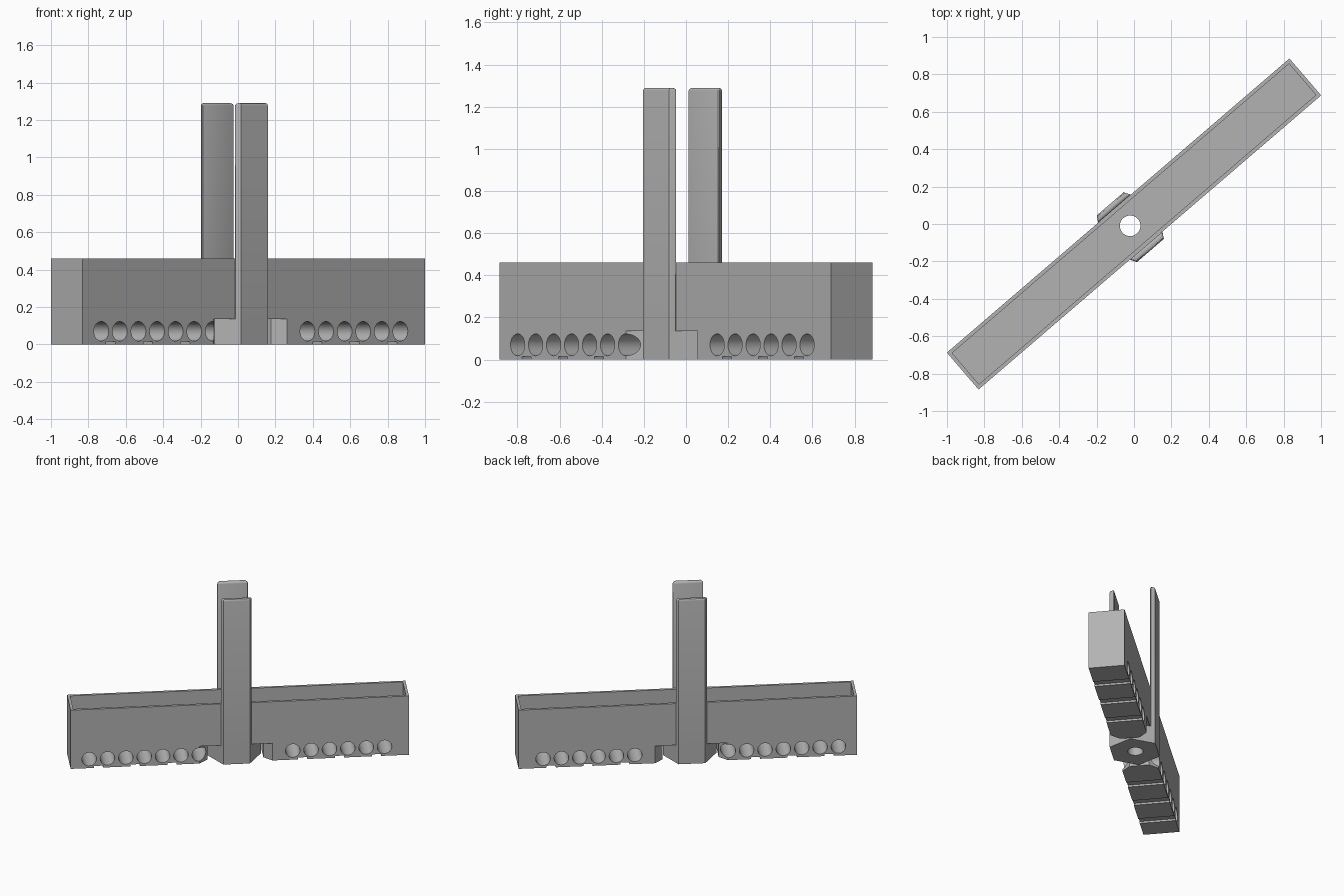
import bpy, bmesh, math
from mathutils import Matrix, Vector

cube = bpy.data.objects.get("Cube")
if cube:
    bpy.data.objects.remove(cube, do_unlink=True)

TURN = Matrix.Rotation(math.radians(40.65), 4, "Z")
HALF_LENGTH, HALF_WIDTH, RIM = 1.207, 0.13, 0.46
HUB_U, HUB_RADIUS, HUB_TOP, POST_TOP = -0.026, 0.19, 0.135, 1.29

grey = bpy.data.materials.new("plain_grey")
grey.use_nodes = True
grey.diffuse_color = (0.45, 0.45, 0.45, 1)
grey.node_tree.nodes["Principled BSDF"].inputs["Base Color"].default_value = grey.diffuse_color


def prism(name, outline, low, high):
    """Extrude a plan outline (length, width) between two heights."""
    bm = bmesh.new()
    base = bm.faces.new([bm.verts.new((u, v, low)) for u, v in outline])
    top = bmesh.ops.extrude_face_region(bm, geom=[base])["geom"]
    verts = [g for g in top if isinstance(g, bmesh.types.BMVert)]
    bmesh.ops.translate(bm, verts=verts, vec=Vector((0, 0, high - low)))
    bmesh.ops.recalc_face_normals(bm, faces=bm.faces)
    mesh = bpy.data.meshes.new(name)
    bm.to_mesh(mesh)
    bm.free()
    mesh.materials.append(grey)
    obj = bpy.data.objects.new(name, mesh)
    bpy.context.collection.objects.link(obj)
    return obj


def block(name, u, half_u, half_v, low, high):
    outline = [(u + a * half_u, b * half_v) for a, b in ((-1, -1), (1, -1), (1, 1), (-1, 1))]
    return prism(name, outline, low, high)


def disc(u, v, radius, sides):
    return [(u + radius * math.cos(math.tau * i / sides),
             v + radius * math.sin(math.tau * i / sides)) for i in range(sides)]


def apply_modifier(obj, mod):
    bpy.context.view_layer.objects.active = obj
    bpy.ops.object.modifier_apply(modifier=mod.name)


def cut(obj, cutter):
    mod = obj.modifiers.new("cut", "BOOLEAN")
    mod.operation, mod.solver, mod.object = "DIFFERENCE", "EXACT", cutter
    apply_modifier(obj, mod)
    bpy.data.objects.remove(cutter, do_unlink=True)


def finish(obj):
    obj.matrix_world = TURN
    bpy.ops.object.select_all(action="DESELECT")
    obj.select_set(True)
    bpy.context.view_layer.objects.active = obj
    bpy.ops.object.shade_smooth_by_angle(angle=math.radians(30))


# Long open trough
trough = block("trough", 0, HALF_LENGTH, HALF_WIDTH, 0, RIM)
cut(trough, block("cavity_cutter", 0, HALF_LENGTH - 0.02, HALF_WIDTH - 0.02, 0.155, 1))

# Clearance under the middle, leaving chamfered block ends
side = [(0.28, 0.15), (0.2, 0.07), (0.2, -0.07), (0.28, -0.15)]
notch = side + [(-u, -v) for u, v in side]
cut(trough, prism("notch_cutter", [(HUB_U + u, v) for u, v in notch], -0.1, HUB_TOP))

# Row of round holes through the lower sides
for first, count in ((-1.075, 7), (0.378, 6)):
    for i in range(count):
        hole = prism("hole_cutter", disc(0, 0, 0.052, 32), -0.3, 0.3)
        hole.data.transform(Matrix.Translation((first + 0.131 * i, 0, 0.07))
                            @ Matrix.Rotation(math.pi / 2, 4, "X"))
        cut(trough, hole)

# Shallow grooves across the underside
for first in (-1.009, 0.449):
    for i in range(3):
        cut(trough, block("groove_cutter", first + 0.263 * i, 0.033, 0.2, -0.1, 0.015))

# Six-sided hub and the axle hole through hub and floor
hub = prism("hub", disc(HUB_U, 0, HUB_RADIUS, 6), 0, HUB_TOP)
for part in (trough, hub):
    cut(part, prism("axle_cutter", disc(HUB_U + 0.004, 0.006, 0.055, 40), -0.2, 0.4))
    finish(part)

# Two tall posts continuing the hub's flat sides
flat = HUB_RADIUS * math.cos(math.pi / 6)
inner = HUB_RADIUS - HALF_WIDTH / math.sqrt(3)
for name, s in (("front_post", -1), ("back_post", 1)):
    half = HUB_RADIUS / 2
    outline = [(HUB_U - inner, s * HALF_WIDTH), (HUB_U + inner, s * HALF_WIDTH),
               (HUB_U + half, s * flat), (HUB_U - half, s * flat)]
    post = prism(name, outline, HUB_TOP - 0.005, POST_TOP)
    bm = bmesh.new()
    bm.from_mesh(post.data)
    # Round the top edges and the inner upright edges
    edges = [e for e in bm.edges if all(v.co.z > 1 for v in e.verts)
             or (abs(e.verts[0].co.z - e.verts[1].co.z) > 0.5
                 and abs(e.verts[0].co.y) < HALF_WIDTH + 0.01)]
    bmesh.ops.bevel(bm, geom=edges, offset=0.014, segments=3, profile=0.5, affect="EDGES")
    bm.to_mesh(post.data)
    bm.free()
    finish(post)
